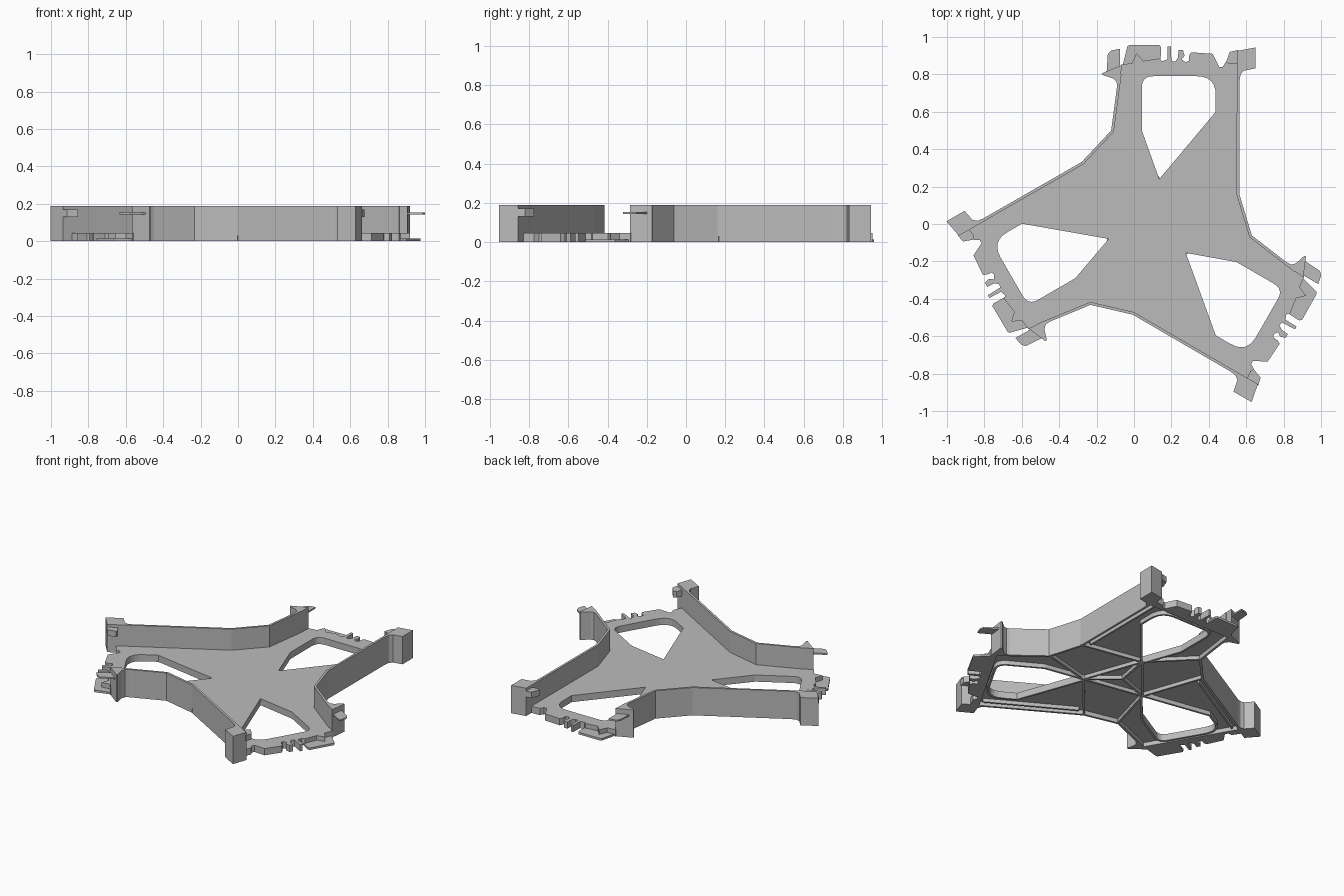
import bpy, bmesh, math
from mathutils import Vector

if "Cube" in bpy.data.objects:
    bpy.data.objects.remove(bpy.data.objects["Cube"])

CX, CY = 0.092, 0.002      # three-fold rotation centre
DECK, WALL = 0.045, 0.188  # heights of deck top and wall top

grey = bpy.data.materials.new("plain_grey")
grey.diffuse_color = (0.5, 0.5, 0.5, 1)
grey.use_nodes = True
grey.node_tree.nodes["Principled BSDF"].inputs["Base Color"].default_value = grey.diffuse_color


def rot(p, k):
    a = k * math.tau / 3
    x, y = p[0] - CX, p[1] - CY
    return (CX + x * math.cos(a) - y * math.sin(a), CY + x * math.sin(a) + y * math.cos(a))


def slab(name, loops, z0, z1):
    """Extrude flat outlines (inner loops become holes) from z0 to z1."""
    cu = bpy.data.curves.new(name, 'CURVE')
    cu.dimensions = '2D'
    cu.fill_mode = 'BOTH'
    cu.extrude = (z1 - z0) / 2
    for pts in loops:
        sp = cu.splines.new('POLY')
        sp.points.add(len(pts) - 1)
        for q, p in zip(sp.points, pts):
            q.co = (p[0], p[1], 0, 1)
        sp.use_cyclic_u = True
    tmp = bpy.data.objects.new(name + "_tmp", cu)
    bpy.context.collection.objects.link(tmp)
    dg = bpy.context.evaluated_depsgraph_get()
    me = bpy.data.meshes.new_from_object(tmp.evaluated_get(dg))
    bpy.data.objects.remove(tmp)
    bm = bmesh.new()
    bm.from_mesh(me)
    bmesh.ops.translate(bm, verts=bm.verts, vec=(0, 0, (z0 + z1) / 2))
    bmesh.ops.remove_doubles(bm, verts=bm.verts, dist=1e-5)
    bmesh.ops.recalc_face_normals(bm, faces=bm.faces)
    for f in bm.faces:
        f.smooth = False
        f.material_index = 0
    bm.to_mesh(me)
    bm.free()
    me.materials.clear()
    me.materials.append(grey)
    ob = bpy.data.objects.new(name, me)
    bpy.context.collection.objects.link(ob)
    return ob


def offset(pts, d, closed):
    """Shift a polyline to its left by d with mitred corners."""
    v = [Vector(p) for p in pts]
    n, out = len(v), []
    for i in range(n):
        a = v[i] - v[i - 1] if (closed or i > 0) else v[1] - v[0]
        b = v[(i + 1) % n] - v[i] if (closed or i < n - 1) else a
        na = Vector((-a.y, a.x)).normalized()
        nb = Vector((-b.y, b.x)).normalized()
        m = (na + nb) / max(0.4, 1 + na.dot(nb))
        out.append(tuple(v[i] + m * d))
    return out


def ribbon(pts, d):
    return list(pts) + offset(pts, d, False)[::-1]


def bar(a, b, w):
    return ribbon(offset([a, b], -w / 2, False), w)


def rounded(pts):
    """Round the corners given as (x, y, r)."""
    out = []
    for i, (x, y, r) in enumerate(pts):
        c = Vector((x, y))
        if r == 0:
            out.append((x, y))
            continue
        p = c + (Vector(pts[i - 1][:2]) - c).normalized() * r
        q = c + (Vector(pts[(i + 1) % len(pts)][:2]) - c).normalized() * r
        for j in range(7):
            t = j / 6
            out.append(tuple(p * (1 - t) ** 2 + c * 2 * t * (1 - t) + q * t * t))
    return out


def three(name, loops, z0, z1):
    for k in range(3):
        slab(f"{name}_{k + 1}", [[rot(p, k) for p in lp] for lp in loops], z0, z1)


# Outlines for the arm that points to +y
kink_r, kink_l = (0.563, 0.16), (-0.122, 0.5)
arm = [kink_r, (0.563, 0.82), (-0.075, 0.82), (-0.088, 0.73), kink_l]
hole = rounded([(0.042, 0.79, 0.06), (0.042, 0.5, 0), (0.135, 0.24, 0),
                (0.437, 0.6, 0), (0.437, 0.79, 0.1)])

# Deck plate with three windows, and a rim below each window edge
outline = [rot(p, k) for k in range(3) for p in arm]
slab("deck", [outline] + [[rot(p, k) for p in hole] for k in range(3)], 0.028, DECK)
three("window_rim", [hole, offset(hole, -0.014, True)], 0, 0.028)

# Toothed end strip of each arm
comb = [(0.56, 0.815), (0.56, 0.87), (0.49, 0.865), (0.475, 0.84), (0.455, 0.84), (0.42, 0.91),
        (0.305, 0.918), (0.295, 0.9), (0.293, 0.872), (0.275, 0.865), (0.255, 0.88),
        (0.27, 0.9), (0.262, 0.93), (0.238, 0.93), (0.235, 0.89), (0.22, 0.868),
        (0.2, 0.872), (0.197, 0.95), (0.18, 0.95), (0.178, 0.88), (0.15, 0.87),
        (0.135, 0.885), (0.05, 0.872), (0.012, 0.912), (-0.01, 0.86), (-0.07, 0.852),
        (-0.075, 0.815)]
three("end_comb", [comb], 0, DECK)
three("low_tab", [[(-0.06, 0.85), (-0.035, 0.95), (-0.025, 0.956), (0.135, 0.958),
                   (0.145, 0.945), (0.142, 0.88), (0.05, 0.865)]], 0, 0.014)

# Tall side wall running from one arm to the next
side = [(0.565, 0.8), (0.563, 0.16), rot(kink_l, -1), rot((-0.082, 0.8), -1)]
three("side_wall", [ribbon(side, -0.015)], 0, WALL)

# Corner block with concave fillet, at the wall's outer end
three("corner_block", [[(0.55, 0.925), (0.55, 0.77), (0.565, 0.77), (0.57, 0.8), (0.588, 0.82),
                        (0.65, 0.832), (0.65, 0.944)]], 0, WALL)
three("hook_tab", [[(0.555, 0.86), (0.555, 0.93), (0.512, 0.92), (0.492, 0.865), (0.51, 0.855)]],
      0.13, 0.17)

# Flared flange at the wall's other end, with its thin upper tab
three("wall_flange", [[(-0.075, 0.73), (-0.066, 0.85), (-0.17, 0.806), (-0.168, 0.797),
                       (-0.11, 0.778), (-0.093, 0.76), (-0.09, 0.73)]], 0, WALL)
three("thin_tab", [[(-0.075, 0.83), (-0.075, 0.937), (-0.12, 0.928), (-0.14, 0.91),
                    (-0.146, 0.815), (-0.1, 0.815)]], 0.144, 0.154)

# Stiffening ribs under the deck
tip = (0.135, 0.24)
for label, a, b in (("core", tip, rot(tip, 1)), ("right", tip, kink_r), ("left", tip, kink_l),
                    ("spoke", tip, (CX, CY))):
    three("rib_" + label, [bar(a, b, 0.014)], 0.004, 0.03)
three("edge_rib", [bar((0.515, 0.2), (0.515, 0.8), 0.012)], 0.004, 0.03)
